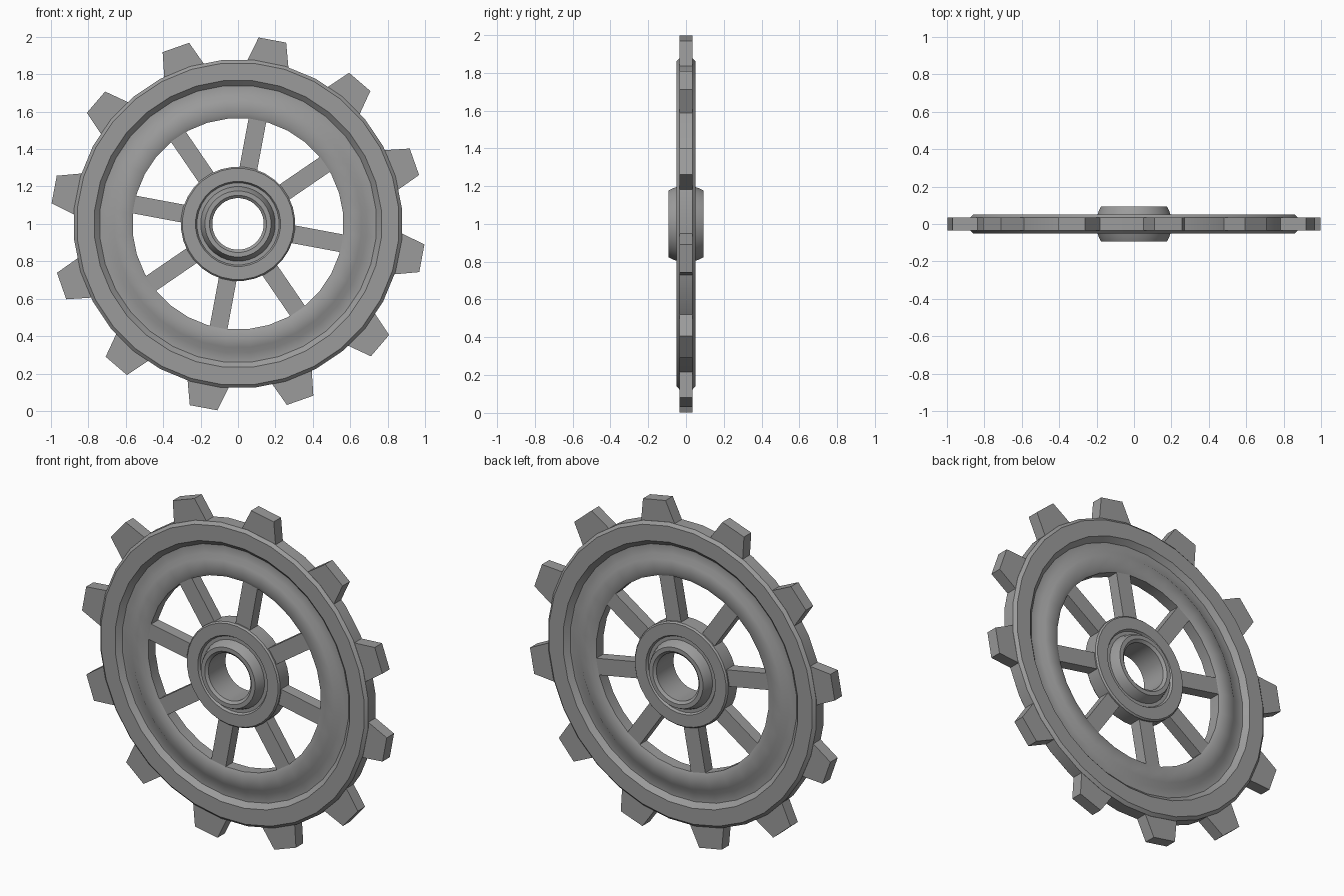
import bpy, bmesh
from math import cos, sin, radians, pi

if "Cube" in bpy.data.objects:
    bpy.data.objects.remove(bpy.data.objects["Cube"])

SEGS = 32
CENTRE_Z = 1.0
TURN = radians(-10.6)   # rotation of teeth and spokes

# Dark grey iron
iron = bpy.data.materials.new("dark_iron")
iron.diffuse_color = (0.33, 0.33, 0.33, 1)
iron.use_nodes = True
iron.node_tree.nodes["Principled BSDF"].inputs["Base Color"].default_value = iron.diffuse_color


def make_object(name, bm):
    bmesh.ops.recalc_face_normals(bm, faces=bm.faces)
    mesh = bpy.data.meshes.new(name)
    bm.to_mesh(mesh)
    bm.free()
    mesh.materials.append(iron)
    ob = bpy.data.objects.new(name, mesh)
    ob.location.z = CENTRE_Z
    bpy.context.collection.objects.link(ob)
    return ob


def lathe(name, half):
    """Revolve a closed profile round the y axis; half = (radius, depth), mirrored front to back."""
    profile = [(r, -d) for r, d in half] + [(r, d) for r, d in reversed(half)]
    bm = bmesh.new()
    rings = []
    for i in range(SEGS):
        a = 2 * pi * (i + 0.5) / SEGS
        rings.append([bm.verts.new((r * cos(a), y, r * sin(a))) for r, y in profile])
    n = len(profile)
    for i in range(SEGS):
        p, q = rings[i], rings[(i + 1) % SEGS]
        for j in range(n):
            k = (j + 1) % n
            bm.faces.new((p[j], p[k], q[k], q[j]))
    ob = make_object(name, bm)
    bpy.ops.object.select_all(action='DESELECT')
    bpy.context.view_layer.objects.active = ob
    ob.select_set(True)
    bpy.ops.object.shade_smooth_by_angle(angle=radians(40))


def bar(name, angle, r0, w0, r1, w1, d):
    """Radial block from r0 to r1 with half widths w0, w1 and half depth d."""
    bm = bmesh.new()
    outline = [(r0, -w0), (r1, -w1), (r1, w1), (r0, w0)]
    c, s = cos(angle), sin(angle)
    front, back = [[bm.verts.new((r * c - w * s, y, r * s + w * c)) for r, w in outline]
                   for y in (-d, d)]
    bm.faces.new(front)
    bm.faces.new(back[::-1])
    for i in range(4):
        j = (i + 1) % 4
        bm.faces.new((front[i], back[i], back[j], front[j]))
    make_object(name, bm)


# Outer rim with a groove on both faces
lathe("rim", [(0.88, 0.035), (0.863, 0.051), (0.77, 0.051), (0.742, 0.024),
              (0.69, 0.024), (0.662, 0.045), (0.59, 0.045), (0.565, 0.033)])

# Hub disc with raised, tapered bearing collar and through hole
lathe("hub", [(0.306, 0.042), (0.298, 0.051), (0.228, 0.051), (0.22, 0.038),
              (0.2, 0.038), (0.189, 0.07), (0.177, 0.093), (0.153, 0.093),
              (0.138, 0.08)])

# Twelve tapered teeth
for i in range(12):
    bar(f"tooth_{i + 1}", TURN + i * pi / 6, 0.84, 0.12, 1.0, 0.075, 0.034)

# Eight spokes
for i in range(8):
    bar(f"spoke_{i + 1}", TURN + i * pi / 4, 0.28, 0.048, 0.6, 0.048, 0.034)
